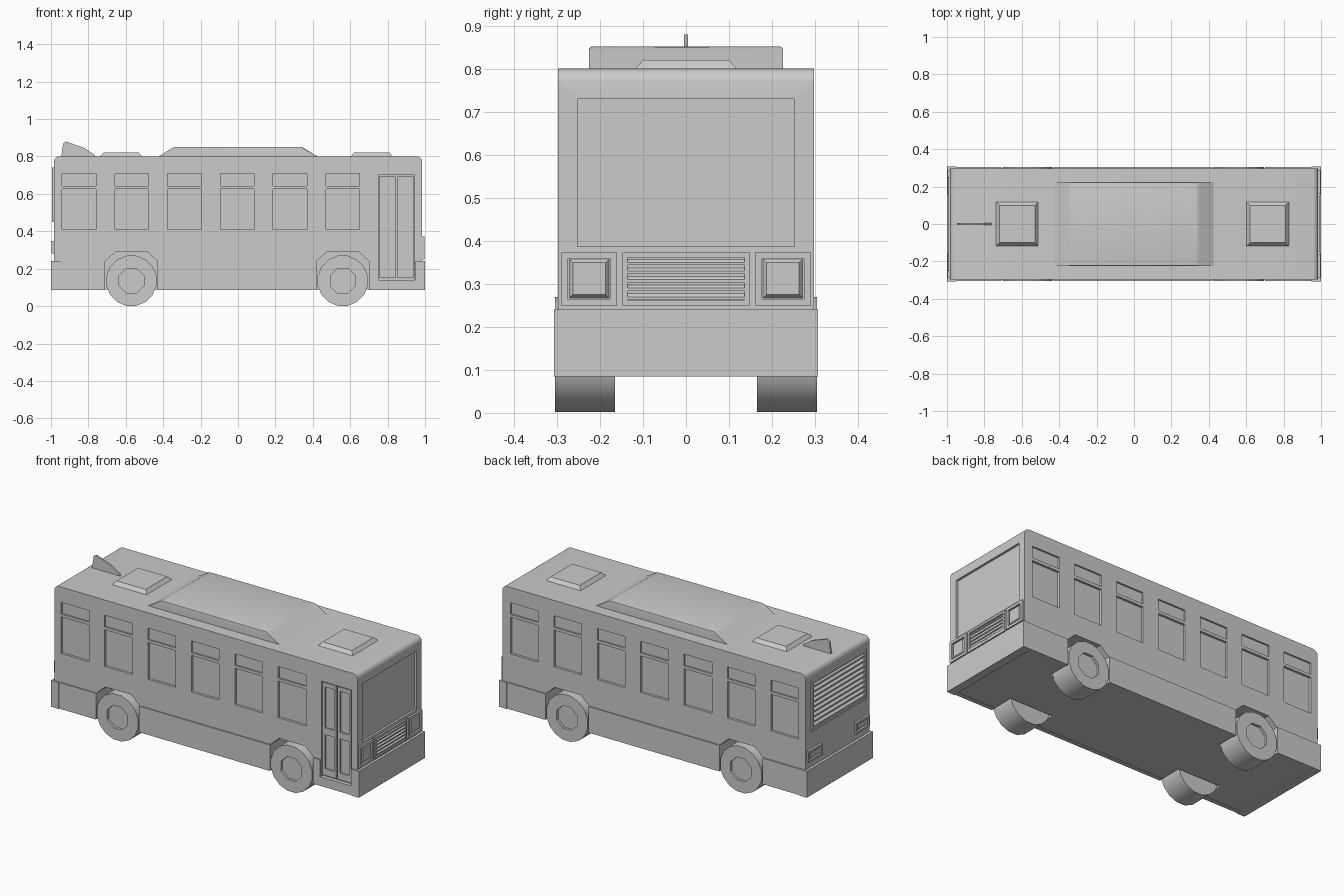
import bpy, bmesh, math

if "Cube" in bpy.data.objects:
    bpy.data.objects.remove(bpy.data.objects["Cube"])

def finish(name, bm, smooth=False):
    bmesh.ops.recalc_face_normals(bm, faces=bm.faces)
    me = bpy.data.meshes.new(name)
    bm.to_mesh(me)
    bm.free()
    ob = bpy.data.objects.new(name, me)
    bpy.context.collection.objects.link(ob)
    if smooth:
        activate(ob)
        bpy.ops.object.shade_smooth_by_angle(angle=math.radians(35))
    return ob

def activate(ob):
    bpy.ops.object.select_all(action='DESELECT')
    ob.select_set(True)
    bpy.context.view_layer.objects.active = ob

def add_box(bm, x0, x1, y0, y1, z0, z1):
    vs = bmesh.ops.create_cube(bm, size=1)['verts']
    for v in vs:
        v.co = ((x0 + x1) / 2 + v.co.x * (x1 - x0),
                (y0 + y1) / 2 + v.co.y * (y1 - y0),
                (z0 + z1) / 2 + v.co.z * (z1 - z0))

def boxes(name, dims):
    bm = bmesh.new()
    for d in dims:
        add_box(bm, *d)
    return finish(name, bm)

def add_prism(bm, pts, y0, y1):
    # x-z profile extruded along y
    a = [bm.verts.new((x, y0, z)) for x, z in pts]
    b = [bm.verts.new((x, y1, z)) for x, z in pts]
    bm.faces.new(a)
    bm.faces.new(b[::-1])
    for i in range(len(a)):
        j = (i + 1) % len(a)
        bm.faces.new((a[i], b[i], b[j], a[j]))

def prism(name, pts, y0, y1, smooth=False):
    bm = bmesh.new()
    add_prism(bm, pts, y0, y1)
    return finish(name, bm, smooth)

def cut(ob, cutter, keep=False):
    activate(ob)
    m = ob.modifiers.new('cut', 'BOOLEAN')
    m.operation, m.solver, m.object = 'DIFFERENCE', 'EXACT', cutter
    bpy.ops.object.modifier_apply(modifier=m.name)
    if not keep:
        bpy.data.objects.remove(cutter)

def frustum(name, c, a, b, h, axis='z', k=0.02):
    # raised block with sloped sides; a, b are half sizes, h the height along the axis
    bm = bmesh.new()
    add_box(bm, -1, 1, -1, 1, 0, 1)
    for v in bm.verts:
        s = k if v.co.z > 0.5 else 0
        p = (math.copysign(a - s, v.co.x), math.copysign(b - s, v.co.y), h * v.co.z)
        if axis == 'x':
            p = (p[2], p[0], p[1])
        v.co = [c[i] + p[i] for i in range(3)]
    return finish(name, bm)

AXLES = (-0.57, 0.56)

# body shell with rounded roof ends
R = 0.03
arc = [(0.985 - R + R * math.cos(t), 0.80 - R + R * math.sin(t))
       for t in (math.pi / 2 * i / 5 for i in range(6))]
body = prism('body', [(-0.985, 0.09), (0.985, 0.09)] + arc + [(-x, z) for x, z in arc[::-1]],
             -0.298, 0.298, True)

# lower side skirts, left side shortened by the door
skirts = boxes('side_skirts', [(-0.96, 0.96, 0.28, 0.305, 0.087, 0.24),
                               (-0.96, 0.745, -0.305, -0.28, 0.087, 0.24)])
boxes('door_sill', [(0.74, 0.96, -0.305, -0.28, 0.087, 0.14)])

# wheel arches cut through body and skirts
bm = bmesh.new()
for x in AXLES:
    for y0, y1 in ((0.155, 0.33), (-0.33, -0.155)):
        add_prism(bm, [(x + dx, z) for dx, z in ((-0.14, 0.03), (0.14, 0.03), (0.14, 0.24),
                  (0.085, 0.29), (-0.085, 0.29), (-0.14, 0.24))], y0, y1)
arches = finish('arch_cutter', bm)
arches.hide_render = True
cut(body, arches, True)
cut(skirts, arches)

# window, door, windscreen and grille recesses
cuts = []
for i in range(7):
    x = -0.85 + 0.282 * i
    for s in (1, -1):
        if s < 0 and i == 6:
            continue
        for z0, z1, d in ((0.41, 0.625, 0.014), (0.642, 0.71, 0.01)):
            y0, y1 = sorted((s * (0.298 - d), s * 0.32))
            cuts.append((x - 0.09, x + 0.09, y0, y1, z0, z1))
cuts.append((0.75, 0.945, -0.32, -0.282, 0.14, 0.70))
cuts.append((0.972, 1.02, -0.252, 0.252, 0.387, 0.73))
cuts.append((-1.02, -0.97, -0.24, 0.24, 0.46, 0.732))
recesses = boxes('recess_cutter', cuts)
recesses.hide_render = True
cut(body, recesses)

# door leaves with sunken panes
for n, x0, x1 in (('rear', 0.756, 0.843), ('front', 0.852, 0.939)):
    leaf = boxes('door_leaf_' + n, [(x0, x1, -0.294, -0.275, 0.15, 0.694)])
    panes = boxes('pane_cutter', [(x0 + 0.016, x1 - 0.012, -0.32, -0.286, a, b)
                                  for a, b in ((0.19, 0.39), (0.43, 0.67))])
    panes.hide_render = True
    cut(leaf, panes)

# bumpers
for n, s in (('front', 1), ('rear', -1)):
    x0, x1 = sorted((s * 0.95, s * 1.0))
    boxes(n + '_bumper', [(x0, x1, -0.307, 0.307, 0.085, 0.24)])

def frame(name, x0, x1, y0, y1, z0, z1, w):
    return boxes(name, [(x0, x1, y0, y1, z0, z0 + w), (x0, x1, y0, y1, z1 - w, z1),
                        (x0, x1, y0, y0 + w, z0 + w, z1 - w), (x0, x1, y1 - w, y1, z0 + w, z1 - w)])

def slats(name, x_in, x_out, y, z0, z1, n):
    # row of tilted louvre blades
    bm = bmesh.new()
    p = (z1 - z0) / n
    for i in range(n):
        z = z0 + p * i
        add_prism(bm, [(x_in, z + p * 0.95), (x_in, z + p * 0.45), (x_out, z + p * 0.1),
                       (x_out, z + p * 0.4)], -y, y)
    return finish(name, bm)

# front grille and headlights
frame('front_grille_frame', 0.98, 0.995, -0.148, 0.148, 0.25, 0.373, 0.012)
slats('front_grille_slats', 0.982, 0.993, 0.137, 0.262, 0.361, 5)
for n, y in (('left', -0.225), ('right', 0.225)):
    frame('headlight_frame_' + n, 0.98, 0.996, y - 0.065, y + 0.065, 0.25, 0.373, 0.015)
    frustum('headlight_' + n, (0.983, y, 0.312), 0.048, 0.047, 0.012, 'x', 0.01)

# rear louvre and tail lights
frame('rear_louvre_frame', -0.995, -0.975, -0.252, 0.252, 0.45, 0.742, 0.014)
slats('rear_louvre_slats', -0.972, -0.992, 0.24, 0.464, 0.728, 9)
for n, y in (('left', -0.22), ('right', 0.22)):
    frame('tail_light_frame_' + n, -0.997, -0.98, y - 0.065, y + 0.065, 0.28, 0.347, 0.012)
    frustum('tail_light_' + n, (-0.983, y, 0.3135), 0.05, 0.02, -0.01, 'x', 0.006)

# roof unit, hatches and fin
unit = prism('roof_unit', [(-0.43, 0.797), (0.43, 0.797), (0.34, 0.852), (-0.34, 0.852)], -0.225, 0.225)
bm = bmesh.new()
bm.from_mesh(unit.data)
top = [e for e in bm.edges if all(v.co.z > 0.84 for v in e.verts)]
bmesh.ops.bevel(bm, geom=top, offset=0.01, segments=2, affect='EDGES', profile=0.5)
bm.to_mesh(unit.data)
bm.free()
activate(unit)
bpy.ops.object.shade_smooth_by_angle(angle=math.radians(35))
for n, x in (('rear', -0.625), ('front', 0.715)):
    frustum('roof_hatch_' + n, (x, 0, 0.797), 0.115, 0.12, 0.023)
prism('roof_fin', [(-0.945, 0.797), (-0.76, 0.797), (-0.77, 0.81), (-0.82, 0.845),
                   (-0.92, 0.88), (-0.935, 0.87)], -0.005, 0.005)

# wheels with octagonal sunken hubs
def cyl(name, x, y0, y1, r, n, smooth=False):
    return prism(name, [(x + r * math.cos(2 * math.pi * (i + 0.5) / n),
                         0.1355 + r * math.sin(2 * math.pi * (i + 0.5) / n)) for i in range(n)],
                 y0, y1, smooth)

for ax, x in zip(('rear', 'front'), AXLES):
    for side, s in (('left', 1), ('right', -1)):
        w = cyl(f'{ax}_{side}_wheel', x, *sorted((s * 0.165, s * 0.305)), 0.1365, 16, True)
        h = cyl('hub_cutter', x, *sorted((s * 0.29, s * 0.33)), 0.072, 8)
        h.hide_render = True
        cut(w, h)
